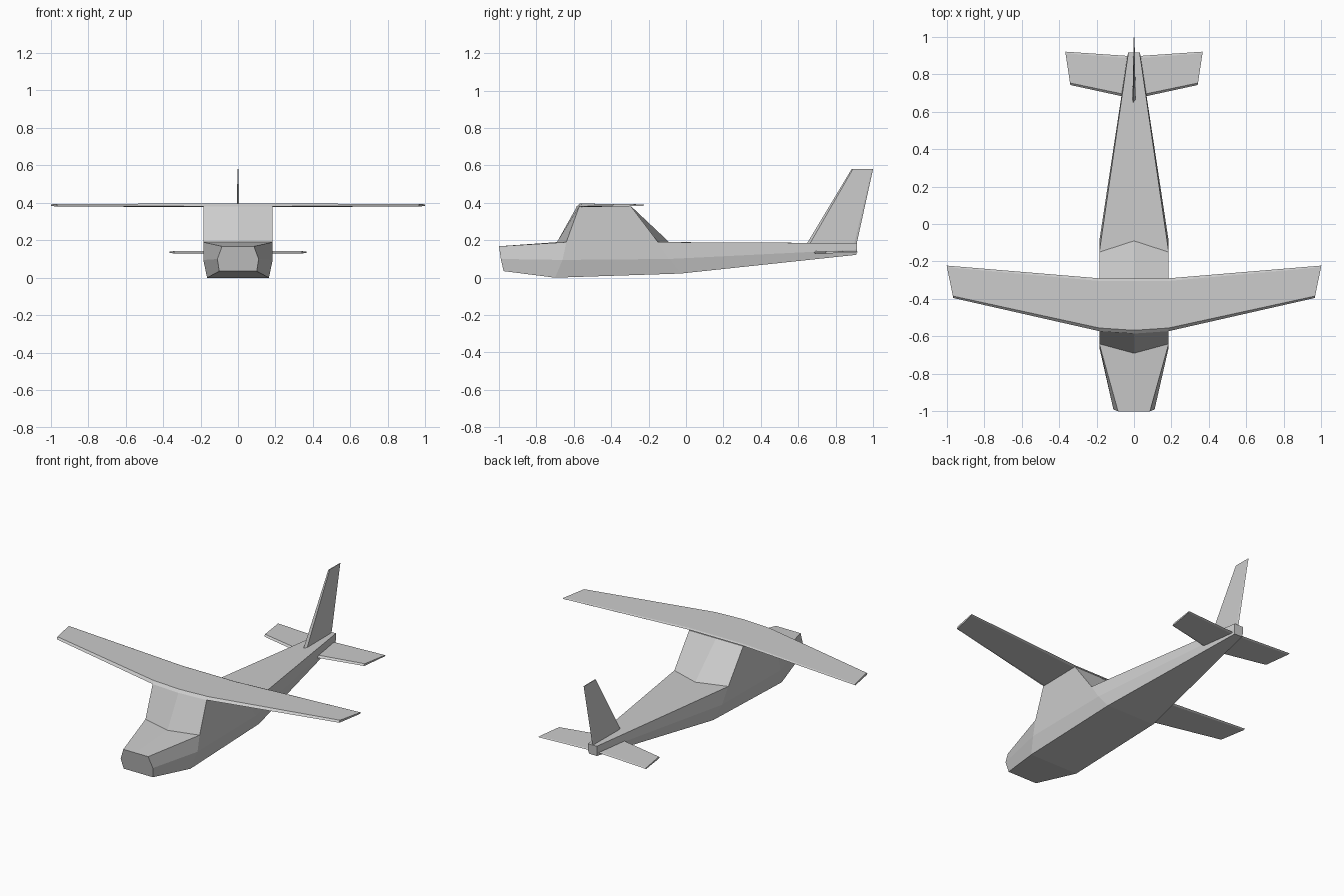
import bpy, bmesh
from mathutils import Vector

if "Cube" in bpy.data.objects:
    bpy.data.objects.remove(bpy.data.objects["Cube"])


def loft(bm, rings):
    """Skin a list of equal-length point rings and cap both ends."""
    loops = [[bm.verts.new(p) for p in ring] for ring in rings]
    n = len(loops[0])
    sides = []
    for a, b in zip(loops, loops[1:]):
        sides.append([bm.faces.new((a[i], a[(i + 1) % n], b[(i + 1) % n], b[i])) for i in range(n)])
    bm.faces.new(loops[0][::-1])
    bm.faces.new(loops[-1])
    return sides


def finish(name, bm):
    bmesh.ops.recalc_face_normals(bm, faces=bm.faces)
    mesh = bpy.data.meshes.new(name)
    bm.to_mesh(mesh)
    bm.free()
    obj = bpy.data.objects.new(name, mesh)
    bpy.context.collection.objects.link(obj)
    return obj


def surface(name, stations, normal):
    """Thin aerofoil lofted through (leading, trailing, half thickness) stations."""
    section = [(0, -0.6), (0.06, 1), (0.95, 0.7), (1, 0.2), (0.95, -0.5), (0.06, -1)]
    rings = []
    for lead, trail, half in stations:
        a, b = Vector(lead), Vector(trail)
        rings.append([a.lerp(b, t) + Vector(normal) * half * h for t, h in section])
    bm = bmesh.new()
    loft(bm, rings)
    return finish(name, bm)


def mirrored(stations):
    """Stations run centre to tip; return them tip to tip."""
    flip = lambda p: (-p[0], p[1], p[2])
    left = [(flip(a), flip(b), h) for a, b, h in reversed(stations)]
    return left + [s for s in stations if s[0][0] > 0]


# Fuselage sections: top centre y, then (x, y, z) of top, middle and bottom corners
sections = [
    (-1.00, (0.085, -1.00, 0.168), (0.11, -0.99, 0.10), (0.10, -0.975, 0.035)),
    (-0.69, (0.185, -0.64, 0.19), (0.185, -0.66, 0.095), (0.165, -0.70, 0.0)),
    (-0.09, (0.185, -0.15, 0.19), (0.185, -0.09, 0.10), (0.165, -0.03, 0.022)),
    (0.915, (0.03, 0.915, 0.185), (0.032, 0.915, 0.15), (0.026, 0.91, 0.122)),
]
rings = []
for centre_y, *side in sections:
    left = [(-x, y, z) for x, y, z in reversed(side)]
    rings.append([(0, centre_y, side[0][2])] + side + left)
bm = bmesh.new()
strips = loft(bm, rings)

# Cabin: raise the top deck between the two middle sections
deck = [strips[1][0], strips[1][-1]]
raised = bmesh.ops.extrude_face_region(bm, geom=deck)["geom"]
for v in [g for g in raised if isinstance(g, bmesh.types.BMVert)]:
    if v.co.y < -0.4:
        v.co.y = -0.582 if abs(v.co.x) < 0.01 else -0.57
    else:
        v.co.y = -0.295
    v.co.z = 0.383
finish("fuselage", bm)

# High wing
surface("wing", mirrored([
    ((0, -0.585, 0.387), (0, -0.29, 0.387), 0.009),
    ((0.185, -0.572, 0.387), (0.185, -0.29, 0.387), 0.009),
    ((0.965, -0.395, 0.387), (1.0, -0.222, 0.387), 0.007),
]), (0, 0, 1))

# Tailplane
surface("tailplane", mirrored([
    ((0, 0.668, 0.136), (0, 0.895, 0.136), 0.007),
    ((0.34, 0.742, 0.136), (0.367, 0.92, 0.136), 0.006),
]), (0, 0, 1))

# Tail fin, with its root sunk into the fuselage
surface("tail_fin", [
    ((0, 0.645, 0.18), (0, 0.91, 0.17), 0.008),
    ((0, 0.885, 0.58), (0, 1.0, 0.58), 0.003),
], (1, 0, 0))
